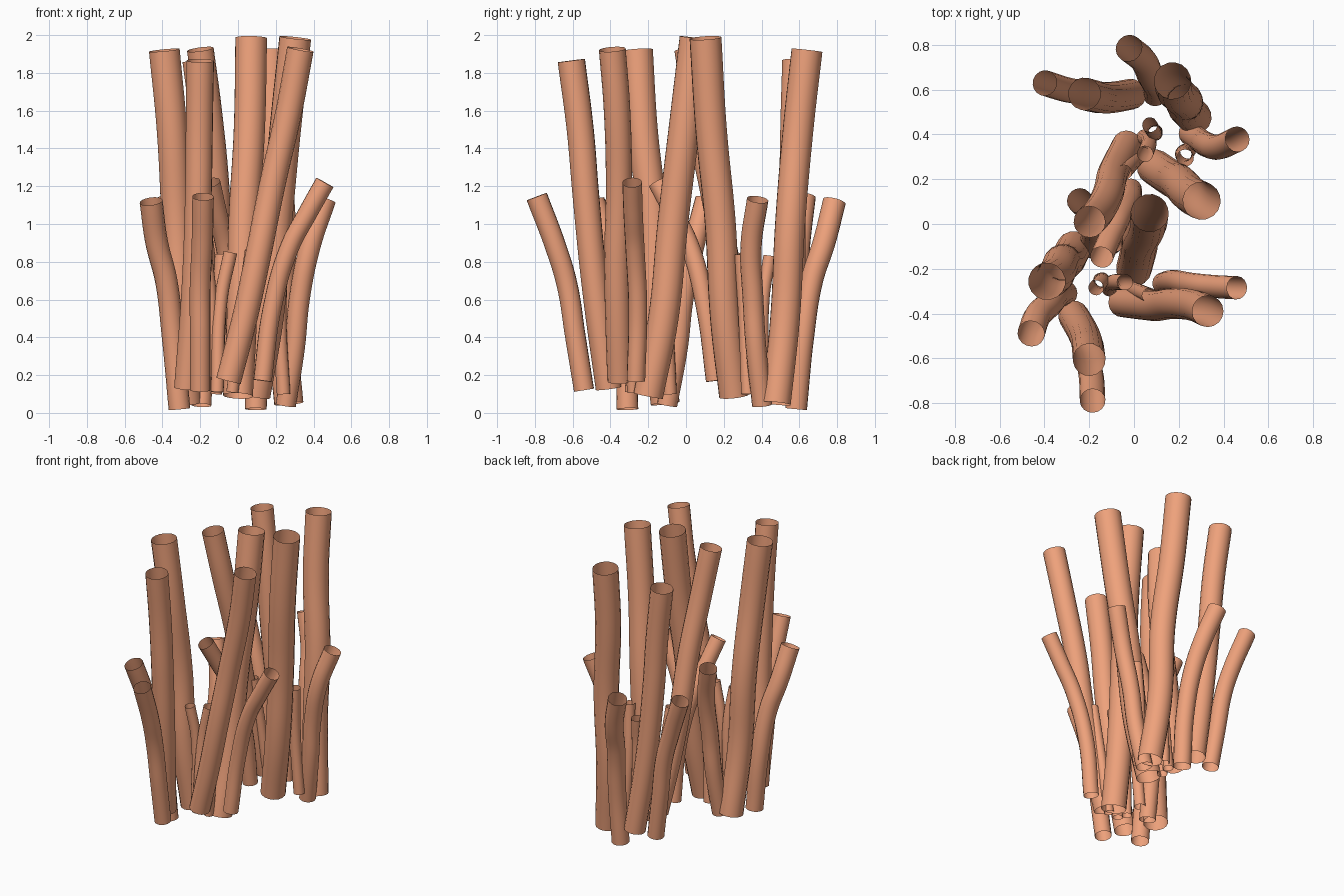
import bpy, math
from mathutils import Matrix

if "Cube" in bpy.data.objects:
    bpy.data.objects.remove(bpy.data.objects["Cube"])

mat = bpy.data.materials.new("coral")
mat.diffuse_color = (0.86, 0.36, 0.2, 1)
mat.use_nodes = True
mat.node_tree.nodes["Principled BSDF"].inputs["Base Color"].default_value = mat.diffuse_color

# second cluster = first cluster turned and moved
TURN = Matrix.Translation((0.28, 0.186, 0)) @ Matrix.Rotation(math.radians(-110), 4, 'Z')


def tube(name, r, pts):
    """Open bent pipe through pts, plus its copy in the second cluster."""
    cu = bpy.data.curves.new(name, 'CURVE')
    cu.dimensions = '3D'
    cu.bevel_depth = r
    cu.bevel_resolution = 6
    cu.resolution_u = 8
    cu.use_fill_caps = False
    sp = cu.splines.new('BEZIER')
    sp.bezier_points.add(len(pts) - 1)
    for i, (bp, p) in enumerate(zip(sp.bezier_points, pts)):
        bp.co = p
        bp.handle_left_type = bp.handle_right_type = 'AUTO'
        bp.radius = 1 - 0.06 * i / (len(pts) - 1)
    tmp = bpy.data.objects.new(name + "_path", cu)
    bpy.context.collection.objects.link(tmp)
    dg = bpy.context.evaluated_depsgraph_get()
    me = bpy.data.meshes.new_from_object(tmp.evaluated_get(dg))
    bpy.data.objects.remove(tmp)
    me.materials.clear()
    me.materials.append(mat)
    me.shade_smooth()
    for suffix, m in (("_front", Matrix()), ("_back", TURN)):
        ob = bpy.data.objects.new(name + suffix, me)
        ob.matrix_world = m
        bpy.context.collection.objects.link(ob)


# tall tubes, listed from mouth to foot
tube("tall_tube_left", 0.083, [(-.39, -.257, 1.92), (-.35, -.23, 1.5), (-.325, -.175, 1.0),
                               (-.30, -.165, .5), (-.27, -.11, .05)])
tube("tall_tube_near", 0.073, [(-.20, -.607, 1.865), (-.205, -.56, 1.5), (-.21, -.53, 1.15),
                               (-.23, -.48, .65), (-.27, -.41, .13)])
tube("tall_tube_middle", 0.085, [(.07, .05, 1.985), (.06, -.01, 1.5), (.03, -.07, 1.0),
                                 (.02, -.12, .5), (0, -.20, .09)])
tube("tall_tube_right", 0.071, [(.33, -.39, 1.925), (.27, -.365, 1.6), (.18, -.355, 1.2),
                                (.10, -.365, .8), (.035, -.36, .5), (-.05, -.35, .17)])

# medium tubes with outward bent mouths
tube("medium_tube_left", 0.061, [(-.46, -.49, 1.12), (-.43, -.41, .9), (-.38, -.36, .7),
                                 (-.345, -.32, .4), (-.31, -.31, .02)])
tube("medium_tube_near", 0.057, [(-.185, -.79, 1.145), (-.19, -.69, .88), (-.20, -.63, .68),
                                 (-.20, -.585, .4), (-.20, -.54, .12)])
tube("medium_tube_right", 0.052, [(.46, -.285, 1.22), (.37, -.28, 1.06), (.27, -.27, .87),
                                  (.18, -.255, .55), (.13, -.265, .17)])
tube("medium_tube_far", 0.057, [(-.244, .105, 1.13), (-.183, .04, .88), (-.174, -.016, .6),
                                (-.18, -.044, .35), (-.195, -.10, .04)])

# small tubes at the heart of the cluster
tube("small_tube_middle", 0.036, [(-.04, -.26, .85), (-.09, -.26, .6), (-.11, -.29, .11)])
tube("small_tube_left", 0.034, [(-.17, -.285, .83), (-.145, -.255, .6), (-.15, -.25, .12)])
tube("small_tube_far", 0.038, [(-.085, -.085, .84), (-.10, -.10, .5), (-.12, -.085, .1)])
tube("small_tube_right", 0.034, [(.07, -.32, .86), (.02, -.30, .5), (-.03, -.28, .11)])
